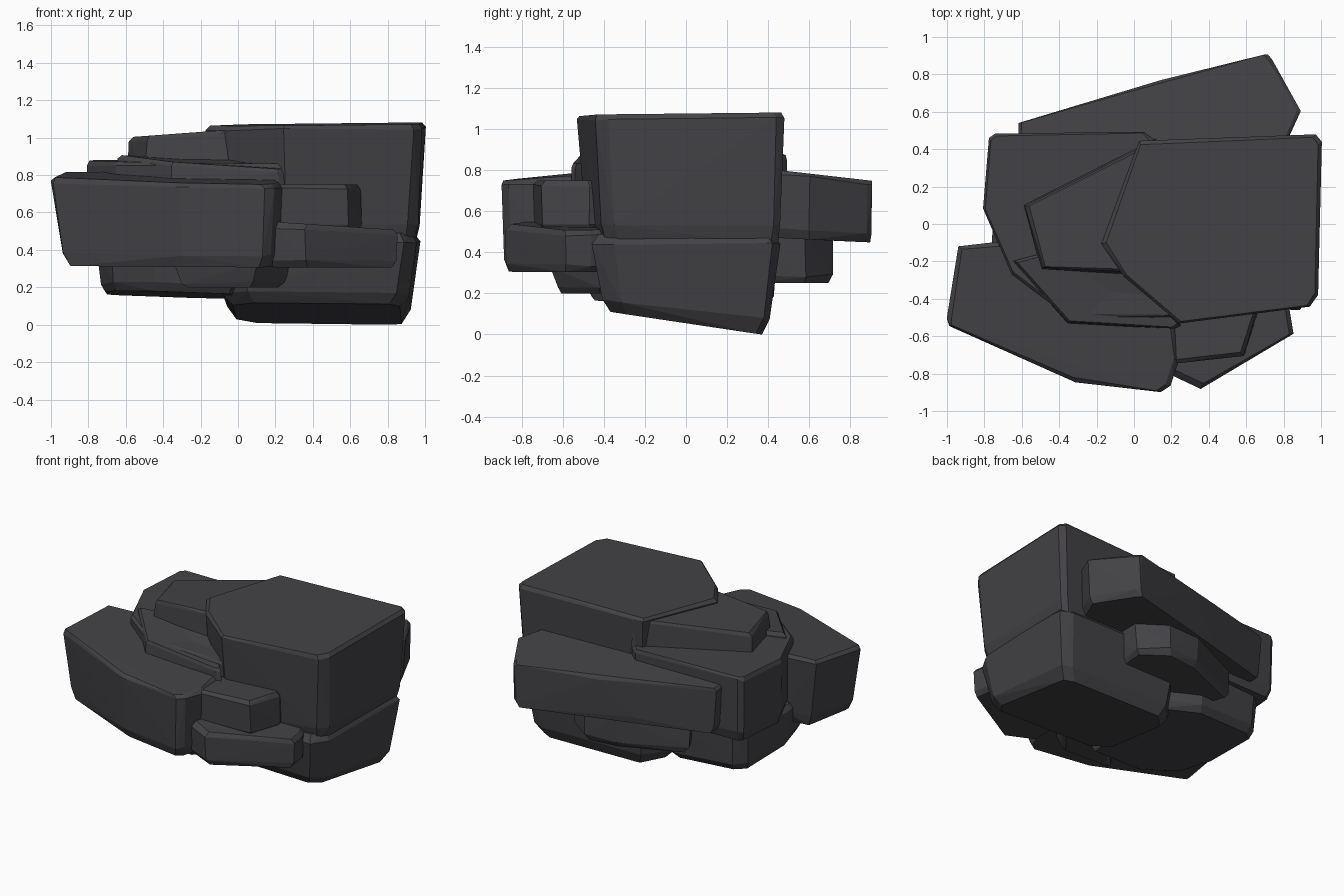
import bpy, bmesh, random
from mathutils import Vector

random.seed(4)
stone = bpy.data.materials.new("dark slate")
stone.diffuse_color = (0.056, 0.054, 0.060, 1)


def slab(name, outline, top, bottom, foot=0.95, chip=0.03, lean=(0, 0), rough=0.008):
    """Convex stone slab. top/bottom are planes (z, slope x, slope y);
    foot scales the bottom outline, lean shifts it, chip breaks the rims."""
    n = len(outline)
    c = Vector((sum(p[0] for p in outline) / n, sum(p[1] for p in outline) / n))
    bm = bmesh.new()
    for x, y in outline:
        p = Vector((x, y))
        zt = top[0] + top[1] * x + top[2] * y
        zb = bottom[0] + bottom[1] * x + bottom[2] * y
        inset = 1 - chip / max((p - c).length, 0.1)
        for t, s in ((0, inset), (chip / (zt - zb), 1), (0.85, 1), (1, inset)):
            k = s * (1 + (foot - 1) * t)
            q = c + (p - c) * k + Vector(lean) * t
            r = rough if 0 < t < 1 else 0
            bm.verts.new((q.x + random.uniform(-r, r), q.y + random.uniform(-r, r),
                          zt + (zb - zt) * t + random.uniform(-r, r)))
    out = bmesh.ops.convex_hull(bm, input=bm.verts)
    junk = {e for e in out["geom_interior"] + out["geom_unused"]
            if isinstance(e, bmesh.types.BMVert)}
    bmesh.ops.delete(bm, geom=list(junk), context='VERTS')
    bmesh.ops.recalc_face_normals(bm, faces=bm.faces)
    me = bpy.data.meshes.new(name)
    bm.to_mesh(me)
    bm.free()
    me.materials.append(stone)
    bpy.context.collection.objects.link(bpy.data.objects.new(name, me))


# Tall main block
slab("main_block", [(-0.17, -0.10), (0.02, 0.44), (0.97, 0.48), (1.0, 0.44), (0.985, -0.38),
                    (0.94, -0.45), (0.24, -0.54), (-0.06, -0.28)],
     (1.067, 0.01, 0.01), (0.44, 0, 0), 0.93, 0.022, (0, 0.02))
# Upper left ledge, sloping up into the main block
slab("upper_ledge", [(-0.58, 0.10), (-0.03, 0.31), (0.10, 0.44), (0.2, -0.2), (-0.06, -0.26), (-0.49, -0.24)],
     (1.045, 0.07, 0), (0.8, 0, 0), 1.05, 0.02)
# Chipped steps beneath the ledge
slab("front_step", [(-0.64, -0.2), (-0.36, -0.53), (0.22, -0.56), (0.25, -0.54), (-0.04, -0.25), (-0.3, -0.1)],
     (0.88, -0.06, 0.06), (0.7, 0, 0), 1.0, 0.02)
slab("middle_layer", [(-0.78, 0.46), (-0.75, 0.485), (0.06, 0.50), (0.11, 0.45), (0.24, -0.50),
                      (-0.35, -0.50), (-0.66, -0.27), (-0.815, 0.08)],
     (0.868, -0.01, 0.01), (0.42, 0, 0), 0.96, 0.02)
slab("front_chip", [(-0.50, -0.24), (-0.34, -0.20), (-0.05, -0.24), (0.02, -0.33), (0.15, -0.47), (-0.3, -0.4)],
     (0.92, 0, 0.15), (0.78, 0, 0), 1.05, 0.02)
# Front left overhanging slab
slab("front_slab", [(-0.94, -0.12), (-0.74, -0.10), (0.2, -0.4), (0.24, -0.72), (0.19, -0.87), (0.14, -0.905),
                    (-0.32, -0.845), (-1.0, -0.54), (-1.0, -0.50)],
     (0.815, -0.01, 0.07), (0.325, 0, 0.02), 0.92, 0.025, (0.03, 0))
# Front right stepped blocks
slab("right_step_upper", [(0.15, -0.74), (0.24, -0.74), (0.59, -0.70), (0.66, -0.47), (0.6, -0.35), (0.15, -0.35)],
     (0.75, 0, 0), (0.5, 0, 0), 1.0, 0.025)
slab("right_step_lower", [(0.16, -0.78), (0.22, -0.81), (0.36, -0.88), (0.86, -0.59), (0.84, -0.46), (0.75, -0.3), (0.16, -0.3)],
     (0.56, -0.06, 0), (0.305, 0, 0), 0.98, 0.03)
# Back slab and the block under it
slab("back_slab", [(-0.62, 0.54), (-0.62, 0.4), (0.80, 0.4), (0.89, 0.60), (0.74, 0.88), (0.71, 0.915), (0.15, 0.765), (-0.08, 0.70)],
     (0.85, 0, -0.11), (0.49, 0, -0.045), 0.97, 0.02)
slab("back_under_block", [(-0.38, 0.50), (-0.3, 0.3), (0.45, 0.3), (0.48, 0.58), (0.30, 0.72), (0.05, 0.70)],
     (0.5, 0, 0), (0.25, 0, 0), 0.97, 0.03)
# Base stones
slab("right_base", [(-0.14, -0.32), (0.0, -0.44), (0.90, -0.46), (0.97, -0.36), (0.98, 0.42), (0.9, 0.46), (0.02, 0.46), (-0.12, 0.3)],
     (0.49, 0, 0), (0.055, -0.01, -0.12), 0.87, 0.05, (0, 0))
slab("left_base", [(-0.74, 0.36), (-0.76, -0.1), (-0.68, -0.36), (-0.45, -0.52), (0.0, -0.5), (0.1, 0.3), (-0.2, 0.45), (-0.66, 0.42)],
     (0.47, 0, 0), (0.15, -0.03, -0.03), 0.93, 0.03)
slab("front_under_chip", [(-0.36, -0.62), (0.1, -0.66), (0.3, -0.4), (-0.1, -0.3)],
     (0.36, 0, 0), (0.2, 0, 0), 0.8, 0.03)

# Settle the whole rock on the ground
bpy.context.view_layer.update()
low = min(v.co.z for o in bpy.data.objects for v in o.data.vertices)
for o in bpy.data.objects:
    if o.name == "right_base":
        for v in o.data.vertices:
            if v.co.z < 0.2:
                v.co.z -= low
